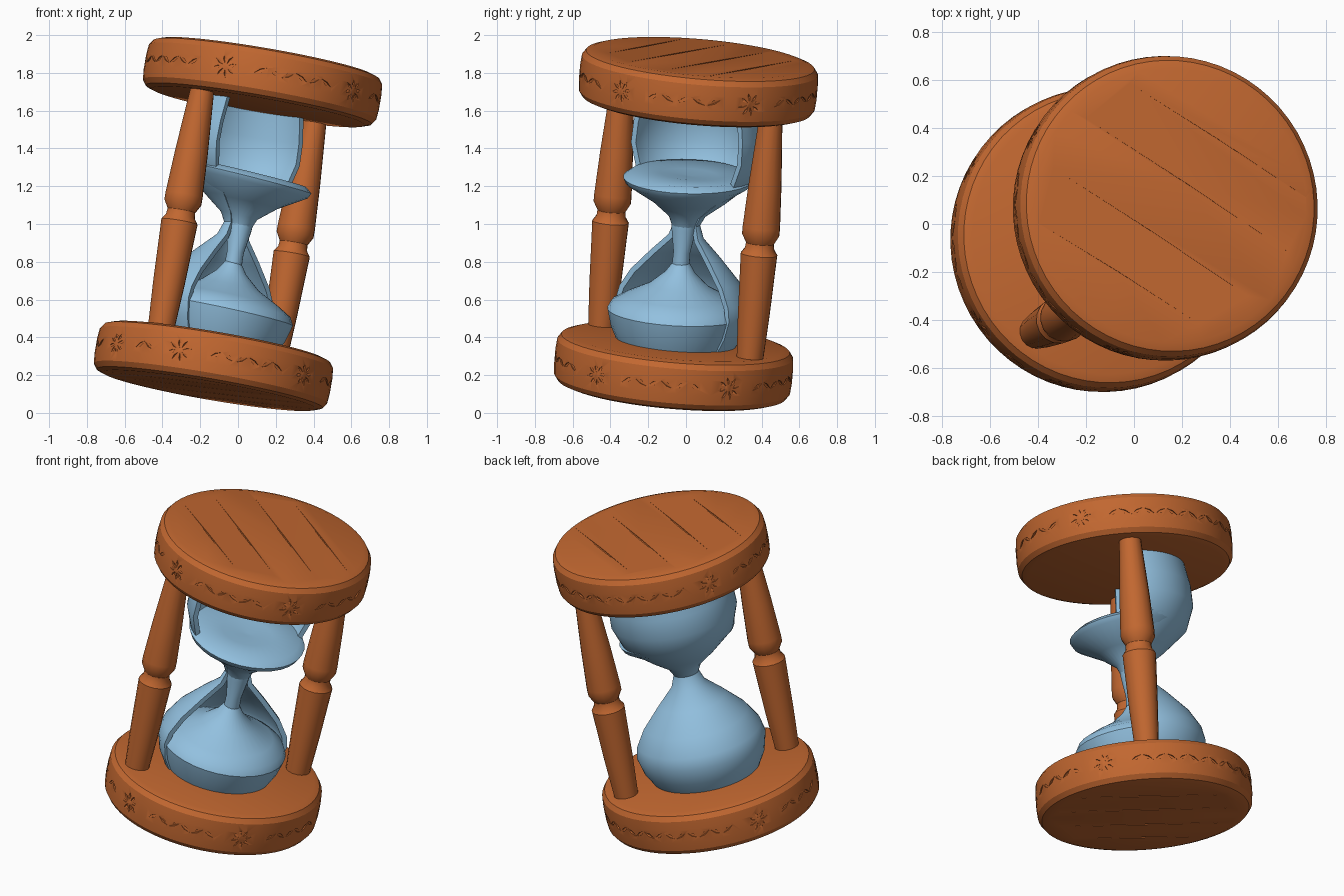
import bpy, bmesh, math
from mathutils import Vector, Matrix

if "Cube" in bpy.data.objects:
    bpy.data.objects.remove(bpy.data.objects["Cube"])

def material(name, rgb):
    m = bpy.data.materials.new(name)
    m.diffuse_color = (*rgb, 1)
    m.use_nodes = True
    m.node_tree.nodes["Principled BSDF"].inputs["Base Color"].default_value = m.diffuse_color
    return m

WOOD = material("warm brown wood", (0.54, 0.137, 0.03))
GLASS = material("pale blue glass", (0.29, 0.53, 0.74))

# Local frame: axis is z, glass opening faces +x, posts on +-y
SPIN = math.radians(-37.5)
TILT = Vector((0, 0, 1)).rotation_difference(Vector((0.173, 0.087, 1)))
PLACE = Matrix.Translation((0, 0, 1)) @ TILT.to_matrix().to_4x4() @ Matrix.Rotation(SPIN, 4, 'Z')

def make_object(name, bm, mat):
    bmesh.ops.recalc_face_normals(bm, faces=bm.faces[:])
    me = bpy.data.meshes.new(name)
    bm.to_mesh(me)
    bm.free()
    me.materials.append(mat)
    ob = bpy.data.objects.new(name, me)
    bpy.context.scene.collection.objects.link(ob)
    return ob

def lathe(profile, n=48, start=0.0, end=2 * math.pi):
    """Revolve (radius, z) points; full turns get closed, capped ends."""
    bm = bmesh.new()
    full = end - start > 6.28
    count = n if full else n + 1
    rings = []
    for r, z in profile:
        angles = [start + (end - start) * i / n for i in range(count)]
        rings.append([bm.verts.new((r * math.cos(a), r * math.sin(a), z)) for a in angles])
    for lo, hi in zip(rings, rings[1:]):
        for i in range(n):
            j = (i + 1) % count
            bm.faces.new((lo[i], lo[j], hi[j], hi[i]))
    if full:
        bm.faces.new(rings[0])
        bm.faces.new(rings[-1])
    return bm

def bake(ob):
    """Replace the mesh by its modified result."""
    deps = bpy.context.evaluated_depsgraph_get()
    me = bpy.data.meshes.new_from_object(ob.evaluated_get(deps))
    ob.modifiers.clear()
    ob.data = me

def finish(ob, angle=35):
    ob.data.transform(PLACE)
    ob.data.shade_smooth()
    ob.data.set_sharp_from_angle(angle=math.radians(angle))

def gouge(bm, p, q, width):
    """Pointed chisel stroke between two points."""
    p, q = Vector(p), Vector(q)
    d = (q - p).normalized()
    u = d.orthogonal().normalized()
    w = d.cross(u)
    mid = [bm.verts.new((p + q) / 2 + s * width) for s in (u, w, -u, -w)]
    a, b = bm.verts.new(p), bm.verts.new(q)
    for i in range(4):
        bm.faces.new((a, mid[i], mid[(i + 1) % 4]))
        bm.faces.new((b, mid[(i + 1) % 4], mid[i]))

R, H, MID = 0.632, 0.133, 0.765

def plate(name, side, flowers):
    edge = [(R - 0.06, -H), (R - 0.025, -H + 0.012), (R - 0.005, -H + 0.04), (R, -0.04)]
    prof = edge + [(r, -z) for r, z in reversed(edge)]
    ob = make_object(name, lathe([(r, z + side * MID) for r, z in prof], 64), WOOD)
    cut = bmesh.new()

    def rim(a, z):
        return (R * math.cos(a), R * math.sin(a), side * MID + z)

    # carved flowers
    spots = sorted(math.radians(f) - SPIN for f in flowers)
    for a in spots:
        for k in range(8):
            t = k * math.pi / 4 + 0.2
            c, s = math.cos(t), math.sin(t)
            gouge(cut, rim(a + 0.02 * c, 0.012 * s), rim(a + 0.11 * c, 0.068 * s), 0.011)
    # carved zigzags between the flowers
    for a, b in zip(spots, spots[1:] + [spots[0] + 2 * math.pi]):
        room = b - a - 0.5
        steps = max(2, int(room / 0.11))
        for k in range(steps):
            z0, z1 = (0.025, -0.015) if k % 2 else (-0.015, 0.025)
            gouge(cut, rim(a + 0.25 + room * k / steps, z0),
                  rim(a + 0.25 + room * (k + 1) / steps, z1), 0.013)
    # long wood grain scratches on the outer face
    for y in (-0.4, -0.18, 0.07, 0.3):
        half = 0.8 * math.sqrt(R * R - y * y)
        z = side * (MID + H)
        gouge(cut, (-half, y, z), (half, y + 0.08, z), 0.007)
    cutter = make_object(name + "_cutter", cut, WOOD)
    cutter.hide_render = True
    mod = ob.modifiers.new("carving", 'BOOLEAN')
    mod.operation = 'DIFFERENCE'
    mod.solver = 'EXACT'
    mod.use_self = True
    mod.object = cutter
    bake(ob)
    bpy.data.objects.remove(cutter)
    finish(ob, 30)

plate("top_plate", 1, (26, -40, -109, 152))
plate("bottom_plate", -1, (28, -40, -107, -146, 152))

# Two turned posts
POST = [(0.07, -0.66), (0.085, -0.4), (0.096, -0.12), (0.098, -0.075), (0.078, -0.045),
        (0.075, -0.015), (0.1, 0.03), (0.1, 0.07), (0.088, 0.3), (0.062, 0.66)]
for name, y in (("front_post", -0.5), ("back_post", 0.5)):
    bm = lathe(POST, 16)
    bmesh.ops.translate(bm, verts=bm.verts, vec=(0, y, 0))
    finish(make_object(name, bm, WOOD), 30)

# Glass: open-fronted shell of two bulbs
BULBS = [(0.31, -0.65), (0.36, -0.56), (0.385, -0.46), (0.37, -0.39), (0.31, -0.29),
         (0.2, -0.17), (0.1, -0.07), (0.075, 0), (0.1, 0.05), (0.2, 0.13), (0.33, 0.25),
         (0.375, 0.38), (0.37, 0.5), (0.34, 0.65)]
shell = make_object("glass_shell", lathe(BULBS, 32, math.radians(82), math.radians(278)), GLASS)
# make the normals point away from the axis, then thicken inwards
bm = bmesh.new()
bm.from_mesh(shell.data)
if sum(f.normal.x * f.calc_center_median().x + f.normal.y * f.calc_center_median().y
       for f in bm.faces) < 0:
    bmesh.ops.reverse_faces(bm, faces=bm.faces[:])
bm.to_mesh(shell.data)
bm.free()
solid = shell.modifiers.new("thickness", 'SOLIDIFY')
solid.thickness = 0.03
solid.offset = -1
bake(shell)
finish(shell, 45)

def sand(name, profile, slope, shift, n=32):
    bm = lathe(profile, n)
    for v in bm.verts:
        r = math.hypot(v.co.x, v.co.y)
        v.co.z += slope * v.co.x * r / 0.36
        v.co.x += shift
    finish(make_object(name, bm, GLASS), 40)

# Sand in each bulb and the falling stream
sand("upper_sand", [(0.06, -0.02), (0.085, 0.04), (0.18, 0.12), (0.33, 0.22), (0.345, 0.25),
                    (0.31, 0.275), (0.15, 0.27), (0.02, 0.26)], -0.1, 0.015)
sand("lower_sand", [(0.3, -0.65), (0.345, -0.56), (0.37, -0.47), (0.35, -0.43), (0.28, -0.39),
                    (0.16, -0.33), (0.08, -0.26), (0.04, -0.2)], -0.05, 0.012)
sand("sand_stream", [(0.05, -0.36), (0.045, -0.15), (0.065, -0.03), (0.07, 0.05)], 0, 0.015, 16)
